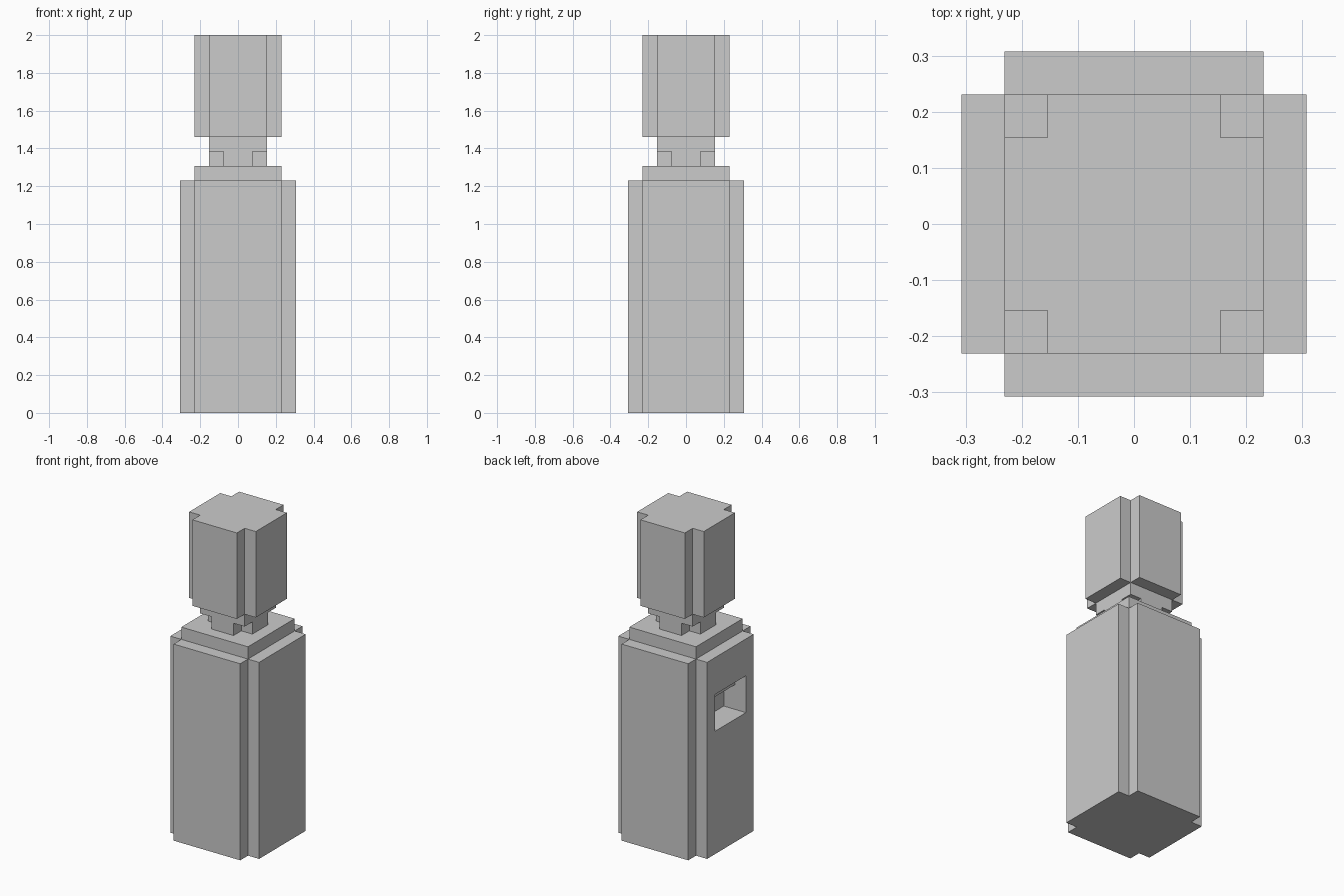
import bpy, bmesh
from mathutils import Vector

if "Cube" in bpy.data.objects:
    bpy.data.objects.remove(bpy.data.objects["Cube"])

U = 2 / 26  # one block of the grid


def prism(name, profile, lo, hi, axis="Z"):
    """Extrude a closed profile (block units) along Z (xy profile) or Y (xz profile)."""
    if axis == "Z":
        base, step = [(a, b, lo) for a, b in profile], (0, 0, hi - lo)
    else:
        base, step = [(a, lo, b) for a, b in profile], (0, hi - lo, 0)
    bm = bmesh.new()
    face = bm.faces.new([bm.verts.new(Vector(p) * U) for p in base])
    out = bmesh.ops.extrude_face_region(bm, geom=[face])
    verts = [v for v in out["geom"] if isinstance(v, bmesh.types.BMVert)]
    bmesh.ops.translate(bm, verts=verts, vec=Vector(step) * U)
    bmesh.ops.recalc_face_normals(bm, faces=bm.faces)
    mesh = bpy.data.meshes.new(name)
    bm.to_mesh(mesh)
    bm.free()
    obj = bpy.data.objects.new(name, mesh)
    bpy.context.collection.objects.link(obj)
    return obj


def square(r):
    return [(-r, -r), (r, -r), (r, r), (-r, r)]


def notched(r):
    """Square of half width r with a one-block notch in each corner."""
    n, pts = r - 1, []
    quarter = [(n, -r), (n, -n), (r, -n)]
    for _ in range(4):
        pts += quarter
        quarter = [(-y, x) for x, y in quarter]
    return pts


# Bottle, from the bottom up
body = prism("bottle_body", notched(4), 0, 16)
prism("bottle_shoulder", square(3), 16, 17)
prism("neck_lower", notched(2), 17, 18)
prism("neck_upper", square(2), 18, 19)
prism("bottle_cap", notched(3), 19, 26)

# Recess in the left side, with a lower ceiling at the back
recess = [(-5, 10), (-2, 10), (-2, 12), (-3, 12), (-3, 13), (-5, 13)]
cutter = prism("recess_cutter", recess, -2, 2, "Y")
cutter.hide_render = True
cutter.hide_viewport = True
mod = body.modifiers.new("recess", "BOOLEAN")
mod.operation = "DIFFERENCE"
mod.solver = "EXACT"
mod.object = cutter
bpy.context.view_layer.objects.active = body
bpy.ops.object.modifier_apply(modifier=mod.name)
bpy.data.objects.remove(cutter)
